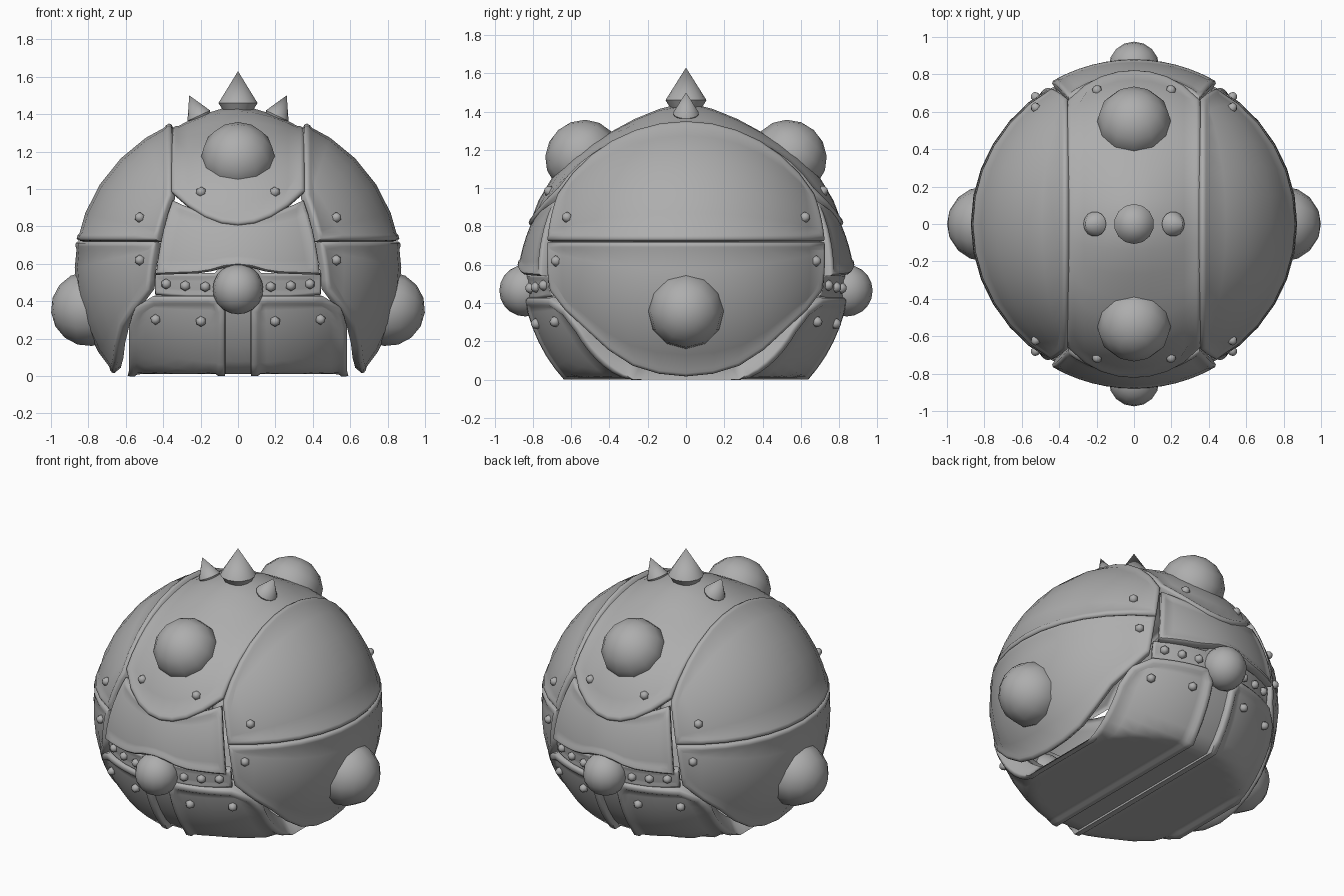
import bpy, bmesh
from math import sqrt, sin, cos, asin, pi, radians, hypot
from mathutils import Vector, Matrix

if "Cube" in bpy.data.objects:
    bpy.data.objects.remove(bpy.data.objects["Cube"])

RX, R = 0.88, 0.86                 # ellipsoid body radii
C = Vector((0, 0, 0.57))           # body centre
IRON = bpy.data.materials.new("iron")
IRON.diffuse_color = (0.42, 0.42, 0.42, 1)
IRON.use_nodes = True
IRON.node_tree.nodes["Principled BSDF"].inputs["Base Color"].default_value = IRON.diffuse_color


def rad(x):
    return R * sqrt(max(0, 1 - (x / RX) ** 2))

def arc(x, phi):                   # point on the body slice at x, phi from front over the top
    return Vector((x, -rad(x) * cos(phi), C.z + rad(x) * sin(phi)))

def front(x, z):
    return arc(x, asin((z - C.z) / rad(x)))

def side(y, z):
    return Vector((RX * sqrt(max(0, 1 - (y / R) ** 2 - ((z - C.z) / R) ** 2)), y, z))

def interp(keys, t):
    for (a, va), (b, vb) in zip(keys, keys[1:]):
        if t <= b:
            return va + (vb - va) * (t - a) / (b - a)
    return keys[-1][1]

def span(a, b, n):
    return [a + (b - a) * i / n for i in range(n + 1)]

def on_body(p):
    d = p - C
    return C + d / sqrt((d.x / RX) ** 2 + (d.y / R) ** 2 + (d.z / R) ** 2)

def loft(a, b, k):
    return [[on_body(p.lerp(q, t)) for p, q in zip(a, b)] for t in span(0, 1, k)]


def finish(bm, name, mirror="", angle=32):
    bmesh.ops.recalc_face_normals(bm, faces=bm.faces)
    me = bpy.data.meshes.new(name)
    bm.to_mesh(me)
    bm.free()
    me.materials.append(IRON)
    ob = bpy.data.objects.new(name, me)
    bpy.context.collection.objects.link(ob)
    bpy.ops.object.select_all(action='DESELECT')
    ob.select_set(True)
    bpy.context.view_layer.objects.active = ob
    bpy.ops.object.shade_smooth_by_angle(angle=radians(angle))
    if mirror:
        m = ob.modifiers.new("mirror", 'MIRROR')
        m.use_axis = ('X' in mirror, 'Y' in mirror, False)
        m.use_mirror_merge = False
    return ob


def plate(name, rows, mirror="", scale=1.0, thick=0.05, rim=0.018, sink=0.007, floor=0.0, angle=50):
    """Curved armour plate: grid on the body, soft raised rim, thickness towards the centre."""
    bm = bmesh.new()
    g = []
    for row in rows:
        pts = [C + (p - C) * scale for p in row]
        g.append([bm.verts.new((p.x, p.y, max(p.z, floor))) for p in pts])
    for r0, r1 in zip(g, g[1:]):
        for i in range(len(r0) - 1):
            bm.faces.new((r0[i], r0[i + 1], r1[i + 1], r1[i]))
    bm.normal_update()
    if sum(f.normal.dot(f.calc_center_median() - C) for f in bm.faces) < 0:
        bmesh.ops.reverse_faces(bm, faces=bm.faces)
        bm.normal_update()
    if rim:
        keep = bm.faces[:]
        for width, depth in ((0.01, 0), (rim, 0), (0.014, -sink)):
            ring = bmesh.ops.inset_region(bm, faces=keep, thickness=width, depth=depth,
                                          use_boundary=True, use_even_offset=True)["faces"]
            keep = [f for f in keep if f.is_valid and f not in set(ring)]
        for v in bm.verts:         # round the outer edge
            if v.is_boundary and v.co.z > 0.001:
                v.co = C + (v.co - C) * 0.988
    ext = bmesh.ops.extrude_face_region(bm, geom=bm.faces[:])
    for v in ext["geom"]:
        if isinstance(v, bmesh.types.BMVert):
            v.co = C + (v.co - C) * (1 - thick)
    return finish(bm, name, mirror, angle)


# upper and lower side shells
p0 = asin(0.40 / rad(0.36))
phis = span(p0, pi - p0, 12)
top_edge = [arc(0.36, p) for p in phis]
seam = [-0.73 * cos(p) / cos(p0) for p in phis]
plate("upper_side_shell", loft([side(y, 0.727) for y in seam], top_edge, 5), "X", 1.0)
low = [(0, 0.01), (0.15, 0.025), (0.34, 0.085), (0.66, 0.38), (0.715, 0.46)]
plate("lower_side_shell", loft([side(y, 0.721) for y in seam],
      [side(y * 0.98, interp(low, abs(y * 0.98))) for y in seam], 5), "X", 1.0)


# central band running front to back, slightly peaked at the crown
def peak(p):
    if p.z > 0.75:
        p.z += interp([(0, 0.025), (0.38, -0.035), (0.74, 0), (1, 0)], hypot(p.x, p.y))
    return p

xs = span(-0.36, 0.36, 8)
starts = [asin((0.81 + 0.18 * (x / 0.36) ** 2 - C.z) / rad(x)) for x in xs]
plate("top_band", [[peak(arc(x, s + (pi - 2 * s) * t)) for x, s in zip(xs, starts)]
      for t in span(0, 1, 16)], "", 1.0)

# front and back face panels, leaning out towards the belt
us = span(-1, 1, 12)
panel = loft([front(0.36 * u, 0.86 + 0.09 * u * u) for u in us],
             [front(0.45 * u, interp([(0, 0.59), (0.2, 0.58), (0.4, 0.55), (1, 0.54)], abs(u)))
              for u in us], 5)
for i, row in enumerate(panel):
    for p in row:
        p.y -= 0.035 * i / 5
plate("face_panel", panel, "Y", 0.985)

# studded belts
xs = [-0.46, -0.37, -0.28, -0.19, -0.13, -0.08, 0, 0.08, 0.13, 0.19, 0.28, 0.37, 0.46]
hi = [(0, 0.61), (0.08, 0.605), (0.13, 0.55), (0.46, 0.55)]
lo = [(0, 0.33), (0.08, 0.345), (0.13, 0.415), (0.3, 0.415), (0.46, 0.43)]
plate("belt", loft([front(x, interp(hi, abs(x))) for x in xs],
      [front(x, interp(lo, abs(x))) for x in xs], 3), "Y", 0.975, 0.06, 0.008, 0.005)

# base plates wrapping under the body, with flat bottoms
N = 30
rows = []
for i in range(N + 1):
    e = min(i, N - i)
    x0 = (0.10, 0.07)[min(e, 1)]
    x1 = (0.46, 0.555, 0.575, 0.59)[min(e, 3)]
    row = []
    for x in span(x0, x1, 6):
        s = -asin(0.145 / rad(x))
        row.append(arc(x, s + (-pi - 2 * s) * i / N))
    rows.append(row)
plate("base_plate", rows, "X", 1.0, 0.13, 0.026, 0.012, 0, 58)
plate("base_keel", [[arc(x, p) for x in (-0.1, 0, 0.1)]
      for p in span(radians(-10), radians(-170), 24)], "", 0.96, 0.04, 0, 0, 0.012)


# ball bosses
def ball(name, pos, r, axis, mirror, flat=1.0, seg=12, rings=8):
    bm = bmesh.new()
    rot = Vector(axis).to_track_quat('Z', 'Y').to_matrix().to_4x4()
    bmesh.ops.create_uvsphere(bm, u_segments=seg, v_segments=rings, radius=r,
                              matrix=Matrix.Translation(pos) @ rot @ Matrix.Diagonal((1, 1, flat, 1)))
    finish(bm, name, mirror, 50)

ball("crown_ball", (0, -0.54, 1.163), 0.2, (0, -0.67, 0.74), "Y", 0.95)
ball("side_ball", (0.8, 0, 0.36), 0.2, (1, 0, -0.1), "X")
ball("belt_ball", (0, -0.84, 0.465), 0.135, (0, 0, 1), "Y", 1, 16, 10)


# crown spikes
def spike(name, base, axis, profile, mirror=""):
    bm = bmesh.new()
    rot = Vector(axis).to_track_quat('Z', 'Y').to_matrix().to_4x4()
    for (r0, h0), (r1, h1) in zip(profile, profile[1:]):
        bmesh.ops.create_cone(bm, cap_ends=False, segments=14, radius1=r0, radius2=r1, depth=h1 - h0,
                              matrix=Matrix.Translation(base) @ rot @ Matrix.Translation((0, 0, (h0 + h1) / 2)))
    bmesh.ops.remove_doubles(bm, verts=bm.verts, dist=1e-4)
    finish(bm, name, mirror)

spike("centre_spike", (0, 0, 1.40), (0, 0, 1), [(0.07, 0), (0.107, 0.06), (0, 0.23)])
spike("side_spike", (0.195, 0, 1.36), (0.42, 0, 0.9), [(0.05, 0), (0.067, 0.035), (0, 0.155)], "X")

# rivets on every plate, mirrored to all four quarters
bm = bmesh.new()
for x, z, s in [(0.53, 0.85, 0.99), (0.53, 0.62, 0.99), (0.2, 0.99, 0.985), (0.2, 0.29, 0.99),
                (0.445, 0.30, 0.99), (0.18, 0.475, 0.97), (0.29, 0.48, 0.97), (0.395, 0.49, 0.97)]:
    p = front(x, z)
    d = p - C
    n = Vector((d.x / RX ** 2, d.y / R ** 2, d.z / R ** 2))
    bmesh.ops.create_uvsphere(bm, u_segments=6, v_segments=5, radius=0.029,
                              matrix=Matrix.Translation(C + d * s) @ n.to_track_quat('Z', 'Y').to_matrix().to_4x4())
finish(bm, "rivets", "XY", 60)
